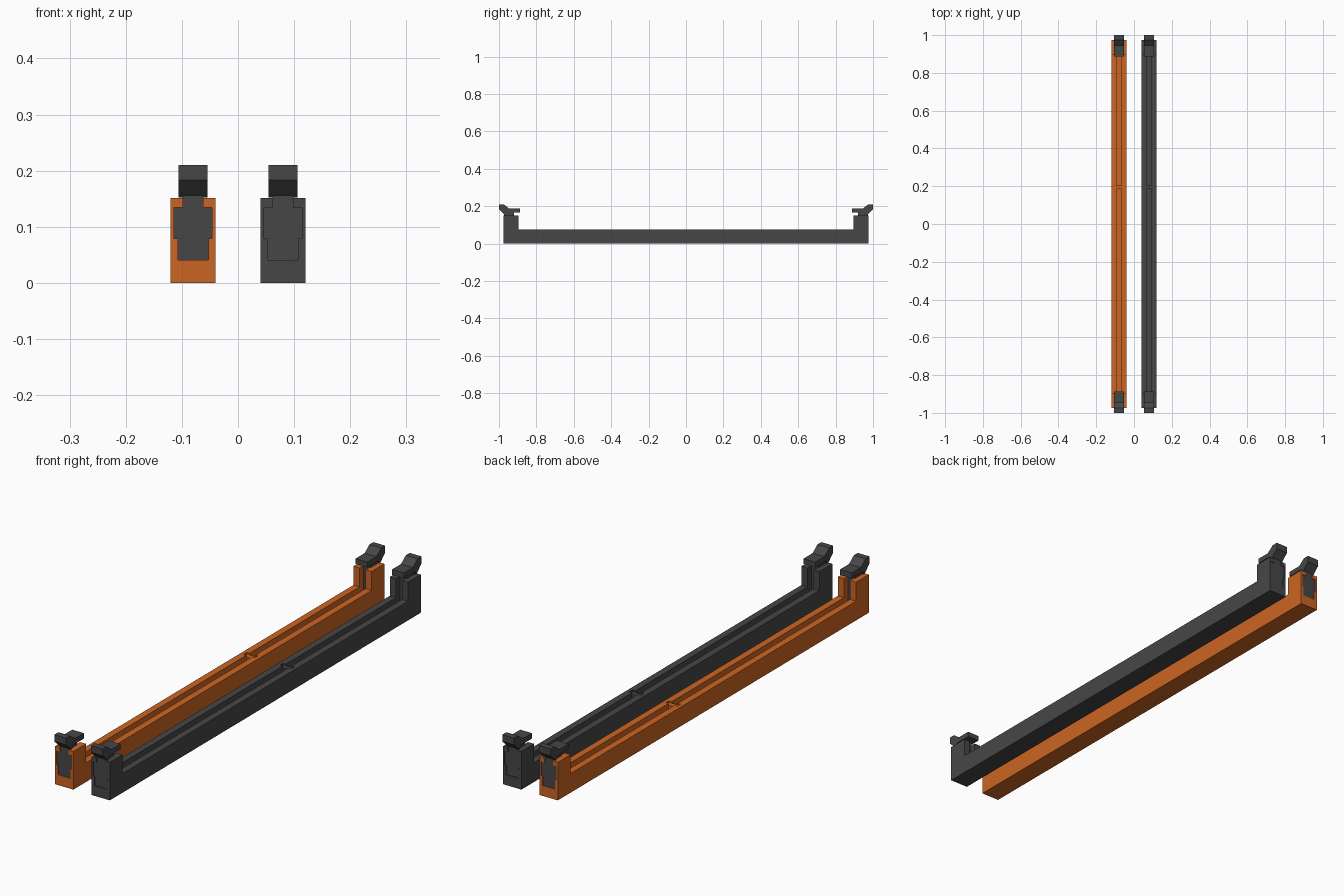
import bpy
import bmesh
from mathutils import Vector

cube = bpy.data.objects.get("Cube")
if cube:
    bpy.data.objects.remove(cube, do_unlink=True)


def material(name, rgb):
    m = bpy.data.materials.new(name)
    m.use_nodes = True
    m.diffuse_color = (*rgb, 1)
    m.node_tree.nodes["Principled BSDF"].inputs["Base Color"].default_value = (*rgb, 1)
    return m


orange = material("orange plastic", (0.6, 0.13, 0.017))
charcoal = material("charcoal plastic", (0.062, 0.062, 0.062))


def prism(name, outline, low, high, to_xyz, mat=None):
    """Extrude a flat outline between two depths."""
    bm = bmesh.new()
    face = bm.faces.new([bm.verts.new(to_xyz(a, b, low)) for a, b in outline])
    far = bmesh.ops.extrude_face_region(bm, geom=[face])
    shift = Vector(to_xyz(0, 0, high)) - Vector(to_xyz(0, 0, low))
    bmesh.ops.translate(bm, vec=shift,
                        verts=[g for g in far["geom"] if isinstance(g, bmesh.types.BMVert)])
    bmesh.ops.recalc_face_normals(bm, faces=bm.faces)
    mesh = bpy.data.meshes.new(name)
    bm.to_mesh(mesh)
    bm.free()
    obj = bpy.data.objects.new(name, mesh)
    bpy.context.collection.objects.link(obj)
    if mat:
        mesh.materials.append(mat)
    return obj


def box(name, x, y, z, mat=None):
    return prism(name, [(x[0], y[0]), (x[1], y[0]), (x[1], y[1]), (x[0], y[1])],
                 z[0], z[1], lambda a, b, c: (a, b, c), mat)


def cut(target, cutter):
    """Subtract the cutter and discard it."""
    mod = target.modifiers.new("cut", "BOOLEAN")
    mod.operation = "DIFFERENCE"
    mod.solver = "EXACT"
    mod.object = cutter
    bpy.context.view_layer.objects.active = target
    bpy.ops.object.modifier_apply(modifier=mod.name)
    bpy.data.objects.remove(cutter, do_unlink=True)


def mirrored(half):
    return half + [(-a, b) for a, b in reversed(half)]


END, INNER = 0.975, 0.895
RAIL, TOWER = 0.076, 0.151
GROOVE = 0.013

body_side = mirrored([(END, 0), (END, TOWER), (INNER, TOWER), (INNER, RAIL)])
latch_front = mirrored([(0.027, 0.041), (0.027, 0.079), (0.034, 0.079),
                        (0.034, 0.134), (0.018, 0.134), (0.018, 0.168)])
lever_side = [(0.888, 0.166), (0.888, 0.187), (0.945, 0.187), (0.975, 0.21),
              (1.0, 0.21), (1.0, 0.183), (0.968, 0.152), (0.955, 0.166)]


def build_slot(side, cx, mat):
    # Long rail with a raised tower at each end
    body = prism(side + "_slot_body", body_side, cx - 0.04, cx + 0.04,
                 lambda a, b, c: (c, a, b), mat)

    # Card groove along the rail and up the towers
    cut(body, box("groove_cutter", (cx - GROOVE, cx + GROOVE),
                  (-0.935, 0.935), (0.025, 0.2)))
    # Small notch across the rims beside the key
    cut(body, box("notch_cutter", (cx - 0.025, cx + 0.025),
                  (0.185, 0.205), (0.07, 0.1)))
    # Key that divides the groove
    box(side + "_slot_key", (cx - GROOVE, cx + GROOVE), (0.185, 0.205), (0.025, 0.07), mat)

    for end, s in (("front", -1), ("back", 1)):
        def across(a, b, c):
            return (cx + a, s * c, b)

        def along(a, b, c):
            return (cx + c, s * a, b)

        # Stepped pocket in the tower, filled by the latch
        cut(body, prism("pocket_cutter", latch_front, 0.92, 1.0, across))
        prism(f"{side}_{end}_latch_body", latch_front, 0.92, END - 0.003, across, charcoal)
        prism(f"{side}_{end}_latch_lever", lever_side, -0.026, 0.026, along, charcoal)


build_slot("right", -0.08, orange)
build_slot("left", 0.08, charcoal)
